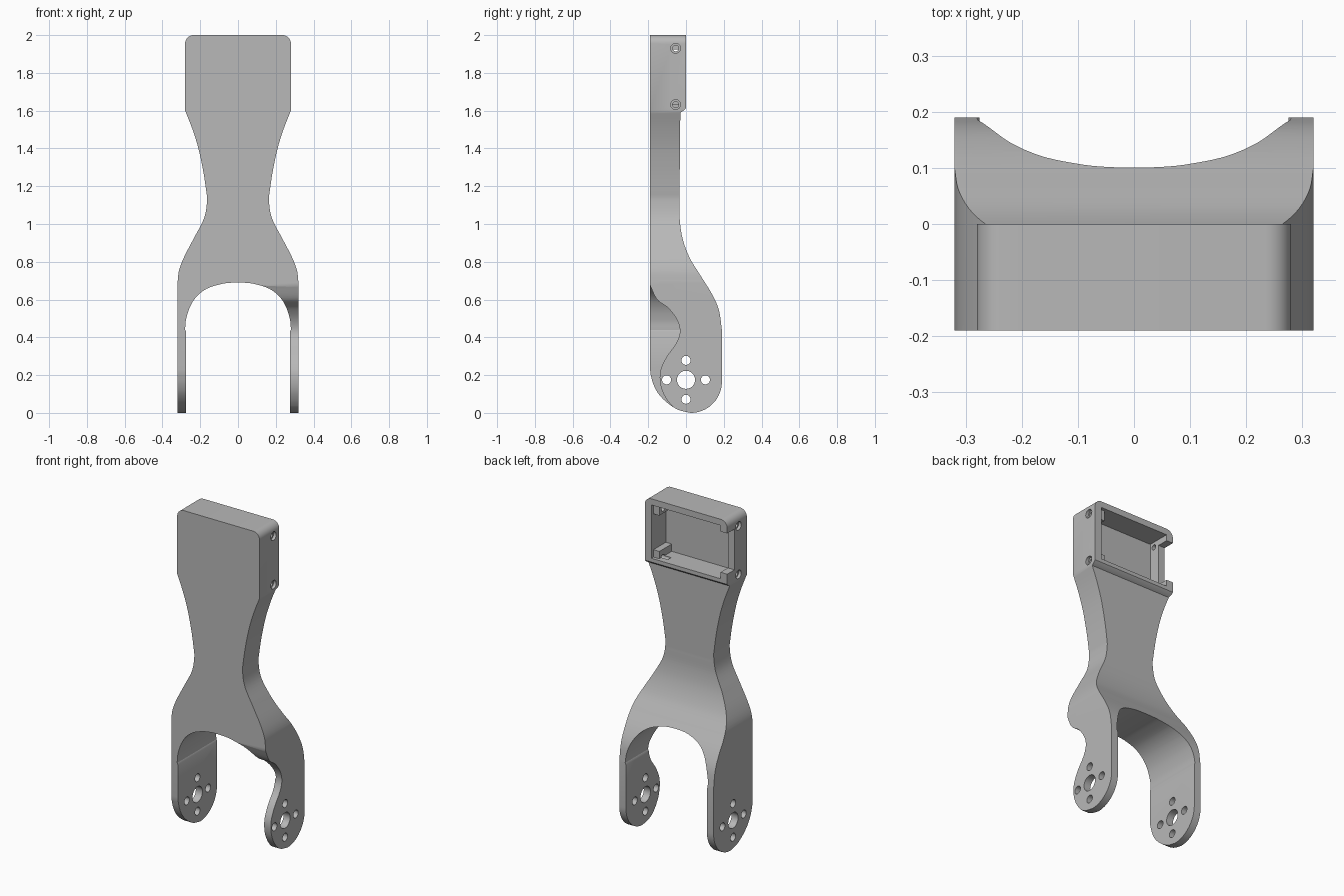
import bpy, bmesh, math
from mathutils import Vector

if "Cube" in bpy.data.objects:
    bpy.data.objects.remove(bpy.data.objects["Cube"], do_unlink=True)

grey = bpy.data.materials.new("plain_grey")
grey.use_nodes = True
grey.diffuse_color = (0.48, 0.48, 0.48, 1)
grey.node_tree.nodes["Principled BSDF"].inputs["Base Color"].default_value = (0.48, 0.48, 0.48, 1)


def spline(pts, n=6):
    """Smooth curve through the points (Catmull-Rom)."""
    p = [Vector(q) for q in pts]
    p = [2 * p[0] - p[1]] + p + [2 * p[-1] - p[-2]]
    out = []
    for a, b, c, d in zip(p, p[1:], p[2:], p[3:]):
        for i in range(n):
            t = i / n
            out.append(0.5 * (2 * b + (c - a) * t + (2 * a - 5 * b + 4 * c - d) * t**2
                              + (3 * b - a - 3 * c + d) * t**3))
    return [tuple(v) for v in out] + [tuple(pts[-1])]


def arc(cx, cy, r, start, end, n=12):
    angles = [math.radians(start + (end - start) * i / n) for i in range(n + 1)]
    return [(cx + r * math.cos(a), cy + r * math.sin(a)) for a in angles]


def prism(name, outline, axis, lo, hi):
    """Extrude an outline along x (outline in y, z) or along y (outline in x, z)."""
    place = (lambda u, v, d: (d, u, v)) if axis == "x" else (lambda u, v, d: (u, d, v))
    bm = bmesh.new()
    face = bm.faces.new([bm.verts.new(place(u, v, lo)) for u, v in outline])
    ext = bmesh.ops.extrude_face_region(bm, geom=[face])
    verts = [g for g in ext["geom"] if isinstance(g, bmesh.types.BMVert)]
    bmesh.ops.translate(bm, verts=verts, vec=place(0, 0, hi - lo))
    if face.is_valid and not any(len(e.link_faces) < 2 for e in bm.edges):
        pass
    else:
        bmesh.ops.holes_fill(bm, edges=bm.edges)
    bmesh.ops.recalc_face_normals(bm, faces=bm.faces)
    mesh = bpy.data.meshes.new(name)
    bm.to_mesh(mesh)
    bm.free()
    mesh.materials.append(grey)
    obj = bpy.data.objects.new(name, mesh)
    bpy.context.scene.collection.objects.link(obj)
    return obj


def combine(target, tool, operation="DIFFERENCE"):
    """Apply a boolean to the target and remove the tool."""
    mod = target.modifiers.new("bool", "BOOLEAN")
    mod.operation, mod.object, mod.solver = operation, tool, "EXACT"
    bpy.context.view_layer.update()
    deps = bpy.context.evaluated_depsgraph_get()
    mesh = bpy.data.meshes.new_from_object(target.evaluated_get(deps))
    target.modifiers.clear()
    target.data = mesh
    bpy.data.objects.remove(tool, do_unlink=True)


def box(name, x, y, z):
    return prism(name, [(x[0], z[0]), (x[1], z[0]), (x[1], z[1]), (x[0], z[1])], "y", *y)


def bore(y, z, r, lo, hi):
    combine(bracket, prism("bore", arc(y, z, r, 0, 345, 23), "x", lo, hi))


# Front outline: arch between the legs, waist, head with rounded corners
half = spline([(0, .69), (.05, .688), (.098, .68), (.166, .657), (.22, .615),
               (.256, .557), (.276, .49), (.28, .44)])
half += [(.275, .43), (.275, -.1), (.32, -.1)]
half += spline([(.32, .69), (.312, .755), (.285, .826), (.233, .926), (.18, 1.03),
                (.164, 1.12), (.169, 1.18), (.185, 1.285), (.211, 1.405),
                (.243, 1.507), (.28, 1.6)])
half += arc(.235, 1.955, .045, 0, 90, 8)
bracket = prism("bracket", half + [(-x, z) for x, z in reversed(half[1:])], "y", -.5, .5)

# Side outline: flat front, rounded foot, sweeping back, stepped head
side = [(-.19, 2.1), (-.19, .23)]
side += spline([(-.188, .205), (-.172, .15), (-.145, .10), (-.10, .054), (-.04, .016), (.025, 0)])
side += arc(.025, .165, .165, -85, 0, 14)
side += spline([(.19, .44), (.174, .545), (.137, .63), (.075, .73), (.02, .82),
                (-.016, .915), (-.032, 1.01), (-.035, 1.1)])
side += [(-.03, 1.59), (-.012, 1.6), (0, 1.612), (0, 2.1)]
combine(bracket, prism("side_profile", side, "x", -.6, .6), "INTERSECT")

# Curved notch in the front of the left leg
notch = spline([(-.205, .71), (-.19, .675), (-.153, .6), (-.095, .556), (-.048, .493),
                (-.032, .43), (-.053, .367), (-.105, .293), (-.137, .215),
                (-.132, .135), (-.10, .068), (-.05, .012)])
combine(bracket, prism("notch", notch + [(-.05, -.2), (-.5, -.2), (-.5, .71)], "x", .002, .6))

# Head pocket, open at the back, with a cable gap in the right wall
combine(bracket, box("pocket", (-.235, .235), (-.14, .1), (1.635, 1.962)))
combine(bracket, box("gap", (-.4, -.2), (-.07, .1), (1.675, 1.925)))

# Screw bosses inside the left wall
for lo, hi in ((1.62, 1.68), (1.9, 1.97)):
    combine(bracket, box("boss", (.195, .25), (-.15, -.02), (lo, hi)), "UNION")

# Countersunk screw holes in the head walls
for z in (1.632, 1.93):
    bore(-.055, z, .026, .262, .4)
    bore(-.055, z, .016, .15, .4)
    bore(-.11, z, .026, -.4, -.262)
    bore(-.11, z, .016, -.4, -.2)

# Axle hole and ring of four holes through both legs
bore(0, .175, .048, -.5, .5)
for k in range(4):
    a = k * math.pi / 2
    bore(.103 * math.cos(a), .175 + .103 * math.sin(a), .024, -.5, .5)

# Smooth the curves, keep the edges sharp
bracket.data.shade_smooth()
bracket.data.set_sharp_from_angle(angle=math.radians(28))
